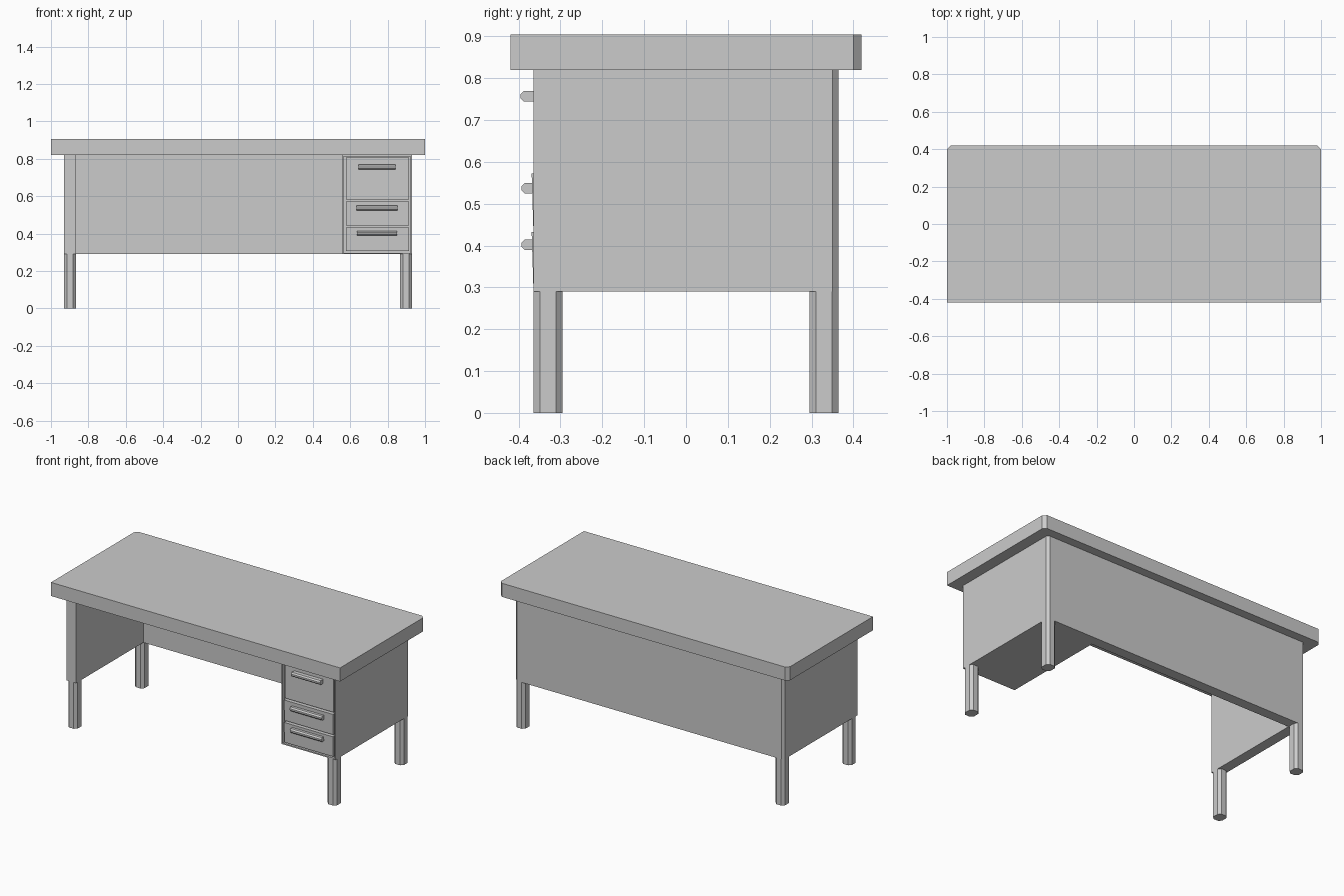
import bpy, bmesh
from mathutils import Vector

if "Cube" in bpy.data.objects:
    bpy.data.objects.remove(bpy.data.objects["Cube"])


def finish(name, bm):
    bmesh.ops.recalc_face_normals(bm, faces=bm.faces)
    mesh = bpy.data.meshes.new(name)
    bm.to_mesh(mesh)
    bm.free()
    ob = bpy.data.objects.new(name, mesh)
    bpy.context.collection.objects.link(ob)
    return ob


def prism(outline, offset):
    """Extrude a closed planar outline by the offset vector."""
    bm = bmesh.new()
    face = bm.faces.new([bm.verts.new(p) for p in outline])
    new = bmesh.ops.extrude_face_region(bm, geom=[face], use_keep_orig=True)["geom"]
    bmesh.ops.translate(bm, vec=offset, verts=[g for g in new if isinstance(g, bmesh.types.BMVert)])
    bmesh.ops.recalc_face_normals(bm, faces=bm.faces)
    return bm


def plan(points, z0, z1):
    return prism([(x, y, z0) for x, y in points], (0, 0, z1 - z0))


# Tabletop with clipped back corners
c = 0.02
finish("tabletop", plan([(-1, -.42), (1, -.42), (1, .42 - c), (1 - c, .42),
                         (-1 + c, .42), (-1, .42 - c)], .82, .905))

# Body: left panel, back panel and drawer pedestal in one outline
body = plan([(-.93, -.365), (-.865, -.365), (-.865, .30), (.557, .30), (.557, -.365),
             (.93, -.365), (.93, .35), (.915, .365), (-.915, .365), (-.93, .35)], .29, .82)

# Recess in the pedestal front, leaving a thin rim for the drawers
front = [f for f in body.faces if f.normal.y < -.9 and f.calc_center_median().x > .6
         and f.calc_center_median().y < -.3]
bmesh.ops.inset_individual(body, faces=front, thickness=.011)
new = bmesh.ops.extrude_face_region(body, geom=front)["geom"]
bmesh.ops.translate(body, vec=(0, .02, 0), verts=[g for g in new if isinstance(g, bmesh.types.BMVert)])
bmesh.ops.delete(body, geom=front, context='FACES_ONLY')
finish("desk_body", body)

# Eight-sided legs
hx, hy, k = .0325, .035, .016
octagon = [(-hx, -hy + k), (-hx + k, -hy), (hx - k, -hy), (hx, -hy + k),
           (hx, hy - k), (hx - k, hy), (-hx + k, hy), (-hx, hy - k)]
for sx, side in ((-1, "left"), (1, "right")):
    for sy, end in ((-1, "front"), (1, "back")):
        finish(f"{end}_{side}_leg", plan([(x + sx * .8975, y + sy * .33) for x, y in octagon], 0, .292))

# Drawers and bar handles: z range, face y at bottom and top, handle z, half length
for name, z0, z1, yb, yt, hz, hl in (("top", .582, .806, -.362, -.362, .757, .10),
                                     ("middle", .443, .572, -.365, -.369, .537, .11),
                                     ("bottom", .306, .432, -.365, -.369, .402, .108)):
    finish(name + "_drawer", prism([(.577, -.34, z0), (.577, yb, z0), (.577, yt, z1), (.577, -.34, z1)],
                                   (.337, 0, 0)))
    yf = -.395 if name == "top" else -.393
    h, b = .013, .008
    section = [(-.36, -h), (yf + b, -h), (yf, -h + b), (yf, h - b), (yf + b, h), (-.36, h)]
    finish(name + "_handle", prism([(.743 - hl, y, hz + z) for y, z in section], Vector((2 * hl, 0, 0))))
